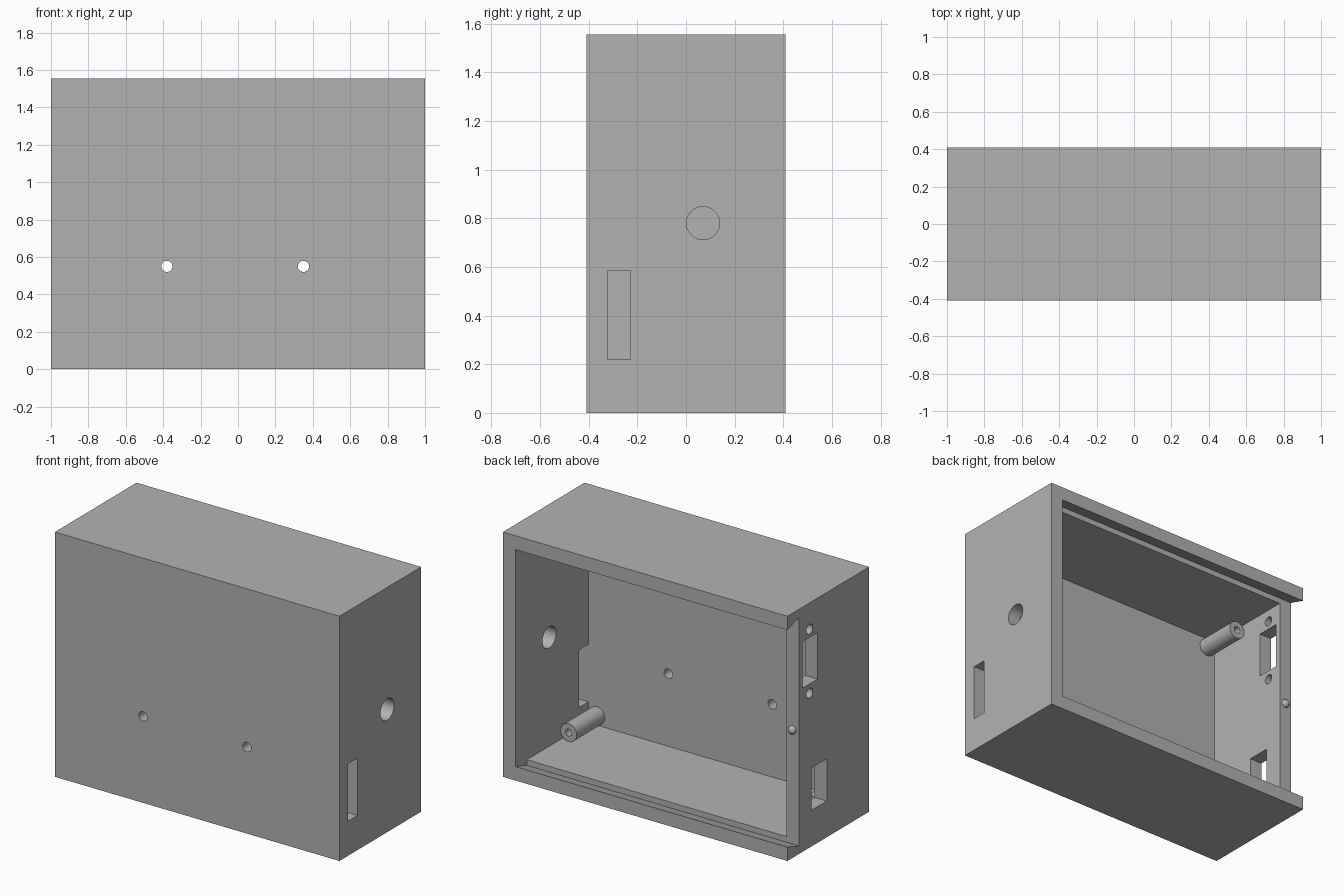
import bpy
import bmesh
import math
from mathutils import Matrix

cube = bpy.data.objects.get("Cube")
if cube:
    bpy.data.objects.remove(cube, do_unlink=True)

grey = bpy.data.materials.new("plain grey")
grey.use_nodes = True
colour = (0.448, 0.448, 0.448, 1)
grey.diffuse_color = colour
grey.node_tree.nodes["Principled BSDF"].inputs["Base Color"].default_value = colour

# Main dimensions
W, D, H = 1.0, 0.41, 1.555     # half width, half depth, height
T = 0.088                      # wall thickness
RIM = 0.295                    # depth at which the sliding lid would sit
INNER_FRONT = -D + T


def make_object(name, bm):
    bmesh.ops.recalc_face_normals(bm, faces=bm.faces)
    mesh = bpy.data.meshes.new(name)
    bm.to_mesh(mesh)
    bm.free()
    obj = bpy.data.objects.new(name, mesh)
    bpy.context.collection.objects.link(obj)
    mesh.materials.append(grey)
    return obj


def box(name, low, high):
    bm = bmesh.new()
    bmesh.ops.create_cube(bm, size=1)
    for v in bm.verts:
        v.co = [high[i] if v.co[i] > 0 else low[i] for i in range(3)]
    return make_object(name, bm)


def rod(name, centre, radius, length, axis):
    bm = bmesh.new()
    turn = Matrix.Rotation(math.pi / 2, 4, "Y" if axis == "x" else "X")
    bmesh.ops.create_cone(bm, cap_ends=True, segments=40, radius1=radius, radius2=radius,
                          depth=length, matrix=Matrix.Translation(centre) @ turn)
    return make_object(name, bm)


def prism_along_x(name, profile, x0, x1):
    bm = bmesh.new()
    face = bm.faces.new([bm.verts.new((x0, y, z)) for y, z in profile])
    made = bmesh.ops.extrude_face_region(bm, geom=[face])["geom"]
    moved = [g for g in made if isinstance(g, bmesh.types.BMVert)]
    bmesh.ops.translate(bm, verts=moved, vec=(x1 - x0, 0, 0))
    return make_object(name, bm)


def cut(target, cutter):
    cutter.hide_render = True
    mod = target.modifiers.new("cut", "BOOLEAN")
    mod.operation = "DIFFERENCE"
    mod.solver = "EXACT"
    mod.object = cutter
    bpy.context.view_layer.objects.active = target
    bpy.ops.object.modifier_apply(modifier=mod.name)
    bpy.data.objects.remove(cutter, do_unlink=True)


def smooth(obj):
    bpy.ops.object.select_all(action="DESELECT")
    obj.select_set(True)
    bpy.context.view_layer.objects.active = obj
    bpy.ops.object.shade_smooth_by_angle(angle=math.radians(30))


# Enclosure shell, open at the back
shell = box("enclosure_shell", (-W, -D, 0), (W, D, H))
cut(shell, box("cavity", (-W + T, INNER_FRONT, T), (W - T, D + 0.1, H - T)))

# Dovetail slideway for the lid, open at the right-hand end
slope = (T - 0.052) / (D - RIM)
past = D + 0.02
edge = 0.052 + slope * (past - RIM)
slideway = [(RIM, 0.052), (past, edge), (past, H - edge), (RIM, H - 0.052)]
cut(shell, prism_along_x("slideway", slideway, -W - 0.1, W - T))

# Two holes through the front wall
for x in (-0.38, 0.35):
    cut(shell, rod("front_hole", (x, -D, 0.55), 0.03, 0.3, "y"))

# Round opening and slot in the left wall
cut(shell, rod("cable_hole", (W, 0.07, 0.78), 0.068, 0.3, "x"))
cut(shell, box("slot", (W - 0.15, INNER_FRONT, 0.22), (W + 0.1, -0.228, 0.585)))

# Connector opening with screw holes, and switch opening, in the right wall
cut(shell, box("connector_opening", (-W - 0.1, 0.106, 1.04), (-W + 0.15, 0.258, 1.335)))
for z in (0.982, 1.388):
    cut(shell, rod("screw_hole", (-W, 0.187, z), 0.031, 0.3, "x"))
cut(shell, box("switch_opening", (-W - 0.1, 0.015, 0.23), (-W + 0.15, 0.167, 0.498)))
smooth(shell)

# Hollow mounting posts in the four inner corners
POST_END = -0.04
for side, x in (("right", -0.853), ("left", 0.853)):
    for level, z in (("lower", 0.148), ("upper", H - 0.148)):
        start = INNER_FRONT - 0.02
        post = rod(f"{level}_{side}_post", (x, (start + POST_END) / 2, z),
                   0.057, POST_END - start, "y")
        cut(post, rod("pilot_hole", (x, POST_END, z), 0.022, 0.44, "y"))
        smooth(post)

# Snap bump on the rim of the right wall
bm = bmesh.new()
bmesh.ops.create_uvsphere(bm, u_segments=24, v_segments=12, radius=0.027,
                          matrix=Matrix.Translation((-0.955, RIM, H / 2)))
smooth(make_object("snap_bump", bm))
